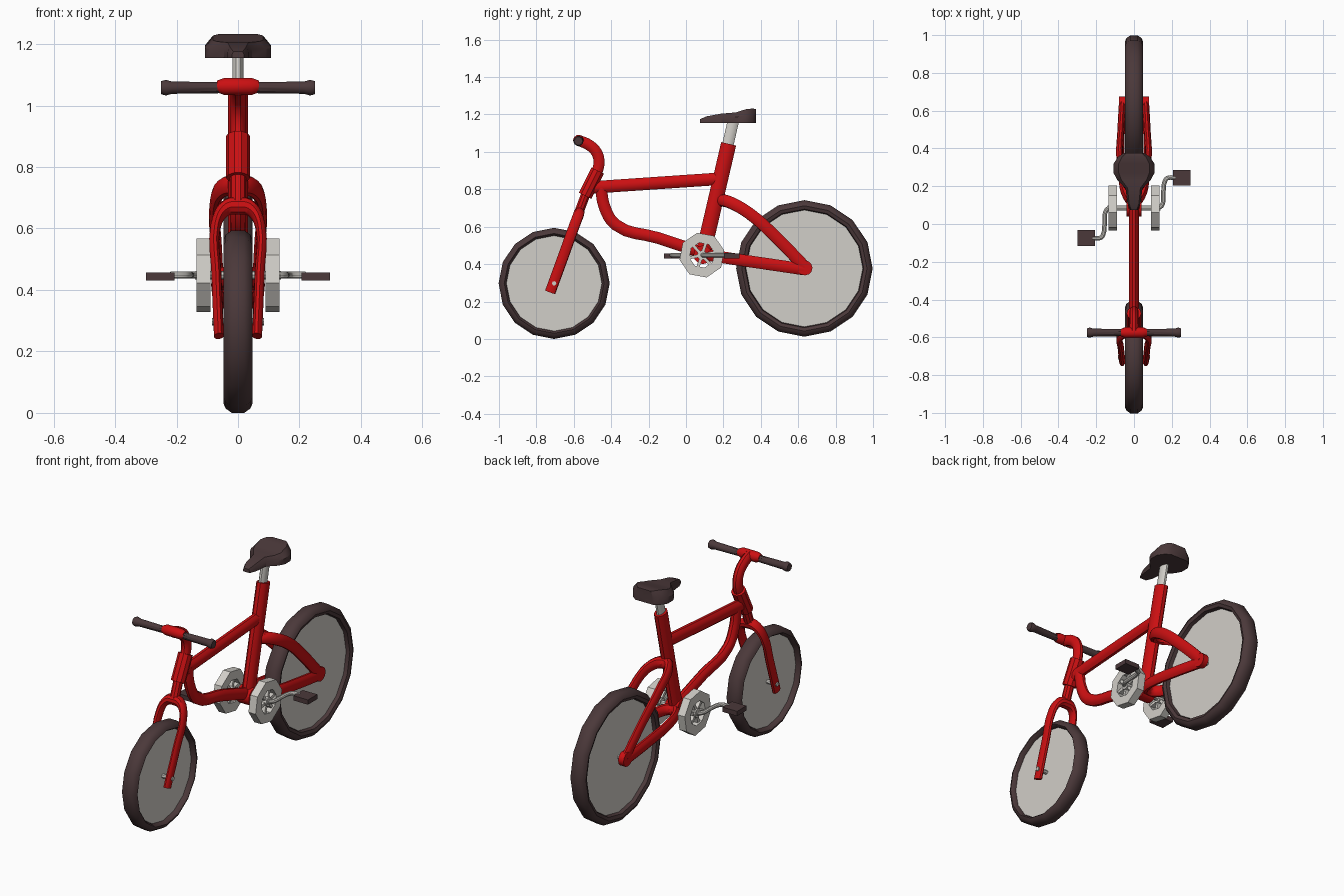
import bpy, bmesh
from math import sin, cos, pi, radians
from mathutils import Vector, Matrix

if "Cube" in bpy.data.objects:
    bpy.data.objects.remove(bpy.data.objects["Cube"], do_unlink=True)


def material(name, rgb):
    m = bpy.data.materials.new(name)
    m.use_nodes = True
    m.diffuse_color = (*rgb, 1)
    m.node_tree.nodes["Principled BSDF"].inputs["Base Color"].default_value = (*rgb, 1)
    return m


RED = material("red paint", (0.6, 0.005, 0.006))
DARK = material("dark rubber", (0.07, 0.04, 0.042))
GREY = material("pale metal", (0.64, 0.62, 0.58))
parts = []


def add(name, mesh, mat):
    mesh.name = name
    mesh.materials.clear()
    mesh.materials.append(mat)
    ob = bpy.data.objects.new(name, mesh)
    bpy.context.collection.objects.link(ob)
    parts.append(ob)
    return ob


def loft(name, rings, mat, closed=False):
    """Skin a row of equal point rings, either capped or joined end to end."""
    bm = bmesh.new()
    rows = [[bm.verts.new(p) for p in ring] for ring in rings]
    n = len(rows[0])
    for i in range(len(rows) if closed else len(rows) - 1):
        a, b = rows[i], rows[(i + 1) % len(rows)]
        for j in range(n):
            k = (j + 1) % n
            bm.faces.new((a[j], a[k], b[k], b[j]))
    if not closed:
        bm.faces.new(rows[0])
        bm.faces.new(rows[-1])
    bmesh.ops.recalc_face_normals(bm, faces=bm.faces)
    me = bpy.data.meshes.new(name)
    bm.to_mesh(me)
    bm.free()
    return add(name, me, mat)


def lathe(name, profile, y, z, mat, sides=16, closed=False, turn=0.0):
    """Turn (x, radius) pairs about an axis parallel to x."""
    angles = [turn + 2 * pi * i / sides for i in range(sides)]
    rings = [[(x, y + r * cos(a), z + r * sin(a)) for a in angles] for x, r in profile]
    return loft(name, rings, mat, closed)


def tube(name, points, r, mat, squash=1.0):
    """Sweep a round section along a smooth path; squash narrows it across x."""
    cu = bpy.data.curves.new(name, "CURVE")
    cu.dimensions = "3D"
    cu.bevel_depth = r
    cu.bevel_resolution = 3
    cu.resolution_u = 4
    cu.use_fill_caps = True
    sp = cu.splines.new("BEZIER")
    sp.bezier_points.add(len(points) - 1)
    for bp, (x, y, z) in zip(sp.bezier_points, points):
        bp.co = (x / squash, y, z)
        bp.handle_left_type = bp.handle_right_type = "AUTO"
    tmp = bpy.data.objects.new("tmp", cu)
    bpy.context.collection.objects.link(tmp)
    deps = bpy.context.evaluated_depsgraph_get()
    me = bpy.data.meshes.new_from_object(tmp.evaluated_get(deps))
    bpy.data.objects.remove(tmp, do_unlink=True)
    me.transform(Matrix.Diagonal((squash, 1, 1, 1)))
    return add(name, me, mat)


def box(name, centre, size, mat, turn=0.0):
    bm = bmesh.new()
    bmesh.ops.create_cube(bm, size=1)
    bm.transform(Matrix.Translation(Vector(centre)) @ Matrix.Rotation(turn, 4, "X")
                 @ Matrix.Diagonal((*size, 1)))
    me = bpy.data.meshes.new(name)
    bm.to_mesh(me)
    bm.free()
    return add(name, me, mat)


# Wheels: rounded tyre, recessed disc, axle
for name, y, z, R, rim, axle in (("front", -0.705, 0.297, 0.297, 0.26, 0.085),
                                 ("rear", 0.633, 0.377, 0.365, 0.317, 0.06)):
    half = [(0.02, R), (0.04, R - 0.014), (0.047, R - 0.03), (0.04, rim), (0.015, rim - 0.006)]
    ring = half + [(-x, r) for x, r in reversed(half)]
    lathe(name + "_tyre", ring, y, z, DARK, closed=True)
    lathe(name + "_disc", [(-0.02, rim), (0.02, rim)], y, z, GREY)
    lathe(name + "_axle", [(-axle, 0.012), (axle, 0.012)], y, z, GREY, sides=8)

# Front fork, steerer, head tube and stem
blade = [(0.062, -0.726, 0.25), (0.07, -0.653, 0.45), (0.073, -0.597, 0.605),
         (0.048, -0.576, 0.66), (0, -0.572, 0.674)]
tube("fork", blade + [(-x, y, z) for x, y, z in blade[-2::-1]], 0.029, RED, 0.57)
tube("steerer", [(0, -0.575, 0.67), (0, -0.53, 0.79)], 0.026, RED)
tube("head_tube", [(0, -0.54, 0.765), (0, -0.472, 0.9)], 0.039, RED)
tube("stem", [(0, -0.485, 0.87), (0, -0.465, 0.94), (0, -0.48, 1.0),
              (0, -0.52, 1.038), (0, -0.575, 1.062)], 0.031, RED, 0.8)

# Handlebar clamp and grips
lathe("bar_clamp", [(-0.068, 0.02), (-0.045, 0.029), (0.045, 0.029), (0.068, 0.02)],
      -0.575, 1.062, RED, sides=10)
for s, side in ((1, "left"), (-1, "right")):
    lathe(side + "_grip", [(s * 0.06, 0.019), (s * 0.215, 0.021),
                           (s * 0.235, 0.027), (s * 0.25, 0.022)], -0.575, 1.058, DARK, sides=10)

# Main frame tubes
tube("top_tube", [(0, -0.5, 0.81), (0, 0.19, 0.857)], 0.035, RED, 0.75)
tube("down_tube", [(0, -0.455, 0.82), (0, -0.437, 0.71), (0, -0.375, 0.61),
                   (0, -0.15, 0.54), (0, 0.09, 0.46)], 0.033, RED, 0.78)
tube("seat_tube", [(0, 0.09, 0.45), (0, 0.228, 1.043)], 0.043, RED, 0.75)
tube("seat_post", [(0, 0.215, 1.0), (0, 0.254, 1.17)], 0.032, GREY, 0.58)
lathe("bottom_bracket", [(-0.04, 0.05), (0.04, 0.05)], 0.09, 0.45, RED, sides=12)

# Rear stays: wishbone above, forked stays below, rounded dropouts
upper = [(0.062, 0.635, 0.385), (0.07, 0.49, 0.535), (0.075, 0.34, 0.67),
         (0.055, 0.24, 0.728), (0, 0.19, 0.74)]
lower = [(0.062, 0.63, 0.372), (0.068, 0.42, 0.403), (0.065, 0.25, 0.428),
         (0.045, 0.16, 0.442), (0, 0.12, 0.447)]
for name, path in (("seat_stays", upper), ("chain_stays", lower)):
    tube(name, path + [(-x, y, z) for x, y, z in path[-2::-1]], 0.033, RED, 0.55)
for s, side in ((1, "left"), (-1, "right")):
    lathe(side + "_dropout", [(s * 0.045, 0.04), (s * 0.079, 0.04)], 0.636, 0.38, RED, sides=12)

# Saddle: stations of y, half width, top height
stations = [(0.075, 0.02, 1.175), (0.11, 0.035, 1.19), (0.19, 0.045, 1.205),
            (0.235, 0.09, 1.208), (0.27, 0.108, 1.212), (0.32, 0.108, 1.228),
            (0.355, 0.085, 1.232), (0.375, 0.055, 1.229)]
base = 1.155
rings = []
for y, w, top in stations:
    mid = base + 0.55 * (top - base)
    side = [(w, base), (w, mid), (w * 0.75, top)]
    rings.append([(x, y, z) for x, z in side] + [(-x, y, z) for x, z in reversed(side)])
loft("saddle", rings, DARK)

# Drivetrain: crank axle, octagonal rings with spokes, cranks, pedals
cy, cz = 0.085, 0.448
lathe("crank_axle", [(-0.14, 0.014), (0.14, 0.014)], cy, cz, GREY, sides=8)
for s, side in ((1, "left"), (-1, "right")):
    a, b = s * 0.09, s * 0.135
    lathe(side + "_chainring", [(a, 0.122), (b, 0.122), (b, 0.068), (a, 0.068)],
          cy, cz, GREY, sides=8, closed=True, turn=radians(12))
    lathe(side + "_hub", [(a, 0.026), (b, 0.026)], cy, cz, GREY, sides=8)
    for i in range(6):
        t = radians(12) + i * pi / 3
        box(side + "_spoke", (s * 0.112, cy + 0.047 * cos(t), cz + 0.047 * sin(t)),
            (0.03, 0.055, 0.016), GREY, t)
    tube(side + "_crank", [(s * 0.12, cy, cz), (s * 0.145, cy + s * 0.01, cz),
                           (s * 0.155, cy + s * 0.08, cz), (s * 0.163, cy + s * 0.14, cz),
                           (s * 0.175, cy + s * 0.157, cz), (s * 0.22, cy + s * 0.16, cz)],
         0.012, GREY)
    box(side + "_pedal", (s * 0.253, cy + s * 0.16, cz - 0.004), (0.092, 0.084, 0.027), DARK)

# Smooth shading with crisp edges
bpy.ops.object.select_all(action="DESELECT")
for ob in parts:
    ob.select_set(True)
bpy.context.view_layer.objects.active = parts[0]
bpy.ops.object.shade_smooth_by_angle(angle=radians(35))
